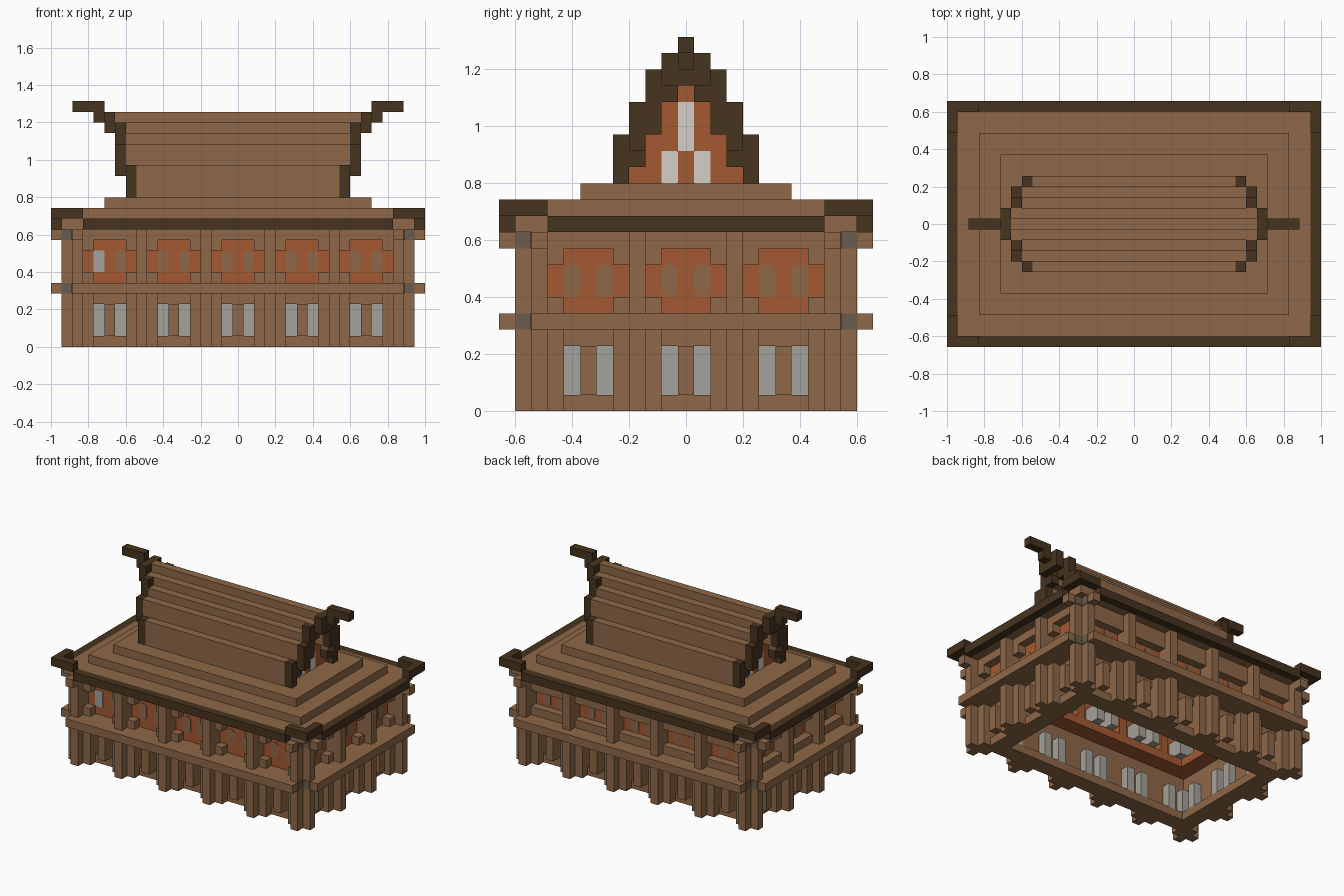
import bpy, bmesh
from mathutils import Vector

U = 2 / 35  # block size
cube = bpy.data.objects.get("Cube")
if cube:
    bpy.data.objects.remove(cube, do_unlink=True)


def material(name, rgb):
    m = bpy.data.materials.new(name)
    m.use_nodes = True
    m.diffuse_color = (*rgb, 1)
    bsdf = m.node_tree.nodes["Principled BSDF"]
    bsdf.inputs["Base Color"].default_value = (*rgb, 1)
    bsdf.inputs["Roughness"].default_value = 0.9
    return m


BROWN = material("brown_wood", (0.275, 0.14, 0.065))
DARK = material("dark_wood", (0.062, 0.033, 0.0135))
ORANGE = material("orange_plaster", (0.37, 0.1, 0.032))
GREY = material("grey_glass", (0.375, 0.36, 0.325))
PALE = material("pale_glass", (0.66, 0.63, 0.57))
STONE = material("grey_brown_joint", (0.145, 0.107, 0.074))

parts = {}  # name -> (bmesh, material)


def part(name, mat):
    return parts.setdefault(name, (bmesh.new(), mat))[0]


def box(name, mat, x, y, z):
    """Box over inclusive block ranges, each a pair or one index."""
    bm = part(name, mat)
    ext = [(r, r) if isinstance(r, int) else (min(r), max(r)) for r in (x, y, z)]
    lo = Vector((ext[0][0] - .5, ext[1][0] - .5, ext[2][0])) * U
    hi = Vector((ext[0][1] + .5, ext[1][1] + .5, ext[2][1] + 1)) * U
    for v in bmesh.ops.create_cube(bm, size=1)["verts"]:
        v.co = (lo + hi) / 2 + v.co * (hi - lo)


class Side:
    """One outer wall: 'a' runs along it, layer 0 is its outermost wall layer."""

    def __init__(self, axis, sign):
        self.axis, self.sign = axis, sign
        self.outer = 16 if axis == 0 else 10
        self.half = 8 if axis == 0 else 14
        self.bays = (-6, 0, 6) if axis == 0 else (-12, -6, 0, 6, 12)
        self.has_rails = axis == (1 if sign > 0 else 0)

    def box(self, name, mat, a, layers, z):
        l = (layers, layers) if isinstance(layers, int) else layers
        d = tuple(self.sign * (self.outer - i) for i in l)
        x, y = (d, a) if self.axis == 0 else (a, d)
        box(name, mat, x, y, z)

    def plate(self, name, mat, a, layer, z0, z1, cut):
        """Thin plate with cut corners laid on the outer face of a layer."""
        bm = part(name, mat)
        w, h, mid = U / 2, (z1 - z0 + 1) * U / 2, (z0 + z1 + 1) * U / 2
        loop = [(-w + cut, -h), (w - cut, -h), (w, -h + cut), (w, h - cut),
                (w - cut, h), (-w + cut, h), (-w, h - cut), (-w, -h + cut)]
        d = (self.outer - layer + .5) * U
        rings = []
        for depth in (d - .002, d + .004):
            ring = []
            for p, q in loop:
                s, t = a * U + p, self.sign * depth
                ring.append(bm.verts.new((t, s, mid + q) if self.axis == 0 else (s, t, mid + q)))
            bm.faces.new(ring)
            rings.append(ring)
        for i in range(8):
            j = (i + 1) % 8
            bm.faces.new((rings[0][i], rings[0][j], rings[1][j], rings[1][i]))


# Four walls
for side in [Side(axis, sign) for axis in (0, 1) for sign in (-1, 1)]:
    h = side.half
    full = (-h, h)
    side.box("base_ring", BROWN, full, (2, 3), 0)
    side.box("lower_wall", BROWN, full, 2, (4, 5))
    side.box("middle_beam", BROWN, (-h - 1, h + 1), (-1, 1), 5)
    side.box("top_beam", BROWN, full, (1, 3), 10)
    side.box("upper_wall", ORANGE, full, (2, 3), (6, 9))
    side.box("inner_rail", ORANGE, (2 - h, h - 2), 4, 6)
    for c in side.bays:
        for s in (-1, 1):
            # Lower storey: posts and recessed panes
            side.box("lower_wall", BROWN, (c + 2 * s, c + 3 * s), 2, (1, 3))
            side.box("lower_columns", BROWN, c + 2 * s, 1, (0, 4))
            side.box("lower_windows", GREY, c + s, 3, (1, 3))
            # Upper storey: shutters and inner panes
            side.box("inner_windows", GREY, c + s, (4, 5), (7, 8))
            if side.axis == 1 and side.sign < 0 and c + s == -13:
                side.plate("open_window", GREY, c + s, 2, 7, 8, 0.002)
            else:
                side.plate("shutters", BROWN, c + s, 2, 7, 8, 0.015)
            for z in (6, 9):
                side.box("bay_brackets", BROWN, c + 2 * s, 1, z)
        if side.has_rails:
            for z in (6, 9):
                side.box("bay_rails", BROWN, (c - 1, c + 1), 1, z)
        side.box("lower_mullions", BROWN, c, (1, 2), (1, 3))
    for c in side.bays[:-1]:
        side.box("pillars", BROWN, c + 3, (0, 1), (0, 10))
        side.box("inner_dividers", ORANGE, c + 3, 4, (7, 9))
    # Joint faces in the notched corners
    for s in (-1, 1):
        for z in (5, 10):
            a = (10 if side.axis == 0 else 16) * s
            side.plate("corner_joints", STONE, a, 1, z, z, 0.002)

# Corners: notched posts, projecting beam ends and raised eaves
for sx in (-1, 1):
    for sy in (-1, 1):
        box("corner_posts", BROWN, 15 * sx, (9 * sy, 10 * sy), (0, 10))
        box("corner_posts", BROWN, 16 * sx, 9 * sy, (0, 10))
        box("beam_ends", BROWN, 17 * sx, 9 * sy, 10)
        box("beam_ends", BROWN, 15 * sx, 11 * sy, 10)
        box("eave_corners", DARK, 17 * sx, (9 * sy, 11 * sy), 12)
        box("eave_corners", DARK, (15 * sx, 16 * sx), 11 * sy, 12)

# Lower roof
box("ceiling", BROWN, (-12, 12), (-6, 6), 10)
box("lower_roof", BROWN, (-16, 16), (-10, 10), 11)
box("lower_roof", BROWN, (-14, 14), (-8, 8), 12)
box("lower_roof", BROWN, (-12, 12), (-6, 6), 13)
for s in (-1, 1):
    box("eave_trim", DARK, (-14, 14), 11 * s, 11)
    box("eave_trim", DARK, 17 * s, (-8, 8), 11)

# Upper roof: stepped shell, as (row, bottom, shell top, trim top, half length)
for j, z0, z1, trim, n in ((4, 14, 16, 16, 9), (3, 15, 15, 15, 9), (3, 16, 18, 18, 10),
                           (2, 17, 19, 20, 10), (1, 19, 19, 19, 10), (1, 20, 20, 21, 11),
                           (0, 20, 21, 21, 11)):
    for s in (-1, 1) if j else (1,):
        box("upper_roof", BROWN, (-n, n), j * s, (z0, z1))
        for e in (-1, 1):
            box("gable_trim", DARK, (n + 1) * e, j * s, (z0, trim))

# Gable walls, panes and ridge horns
for j, z0, z1 in ((3, 14, 14), (2, 15, 16), (1, 17, 18), (0, 19, 19)):
    box("gable_wall", ORANGE, (-9, 9), (-j, j), (z0, z1))
for e in (-1, 1):
    gable = Side(0, e)
    gable.plate("gable_windows", PALE, 0, 7, 16, 18, 0.002)
    for j in (-1, 1):
        gable.plate("gable_windows", PALE, j, 7, 14, 15, 0.004)
    box("ridge_horns", DARK, 13 * e, 0, 21)
    box("ridge_horns", DARK, (13 * e, 15 * e), 0, 22)

# Turn the collected parts into objects
for name, (bm, mat) in parts.items():
    bmesh.ops.recalc_face_normals(bm, faces=bm.faces[:])
    mesh = bpy.data.meshes.new(name)
    bm.to_mesh(mesh)
    bm.free()
    mesh.materials.append(mat)
    bpy.context.scene.collection.objects.link(bpy.data.objects.new(name, mesh))
